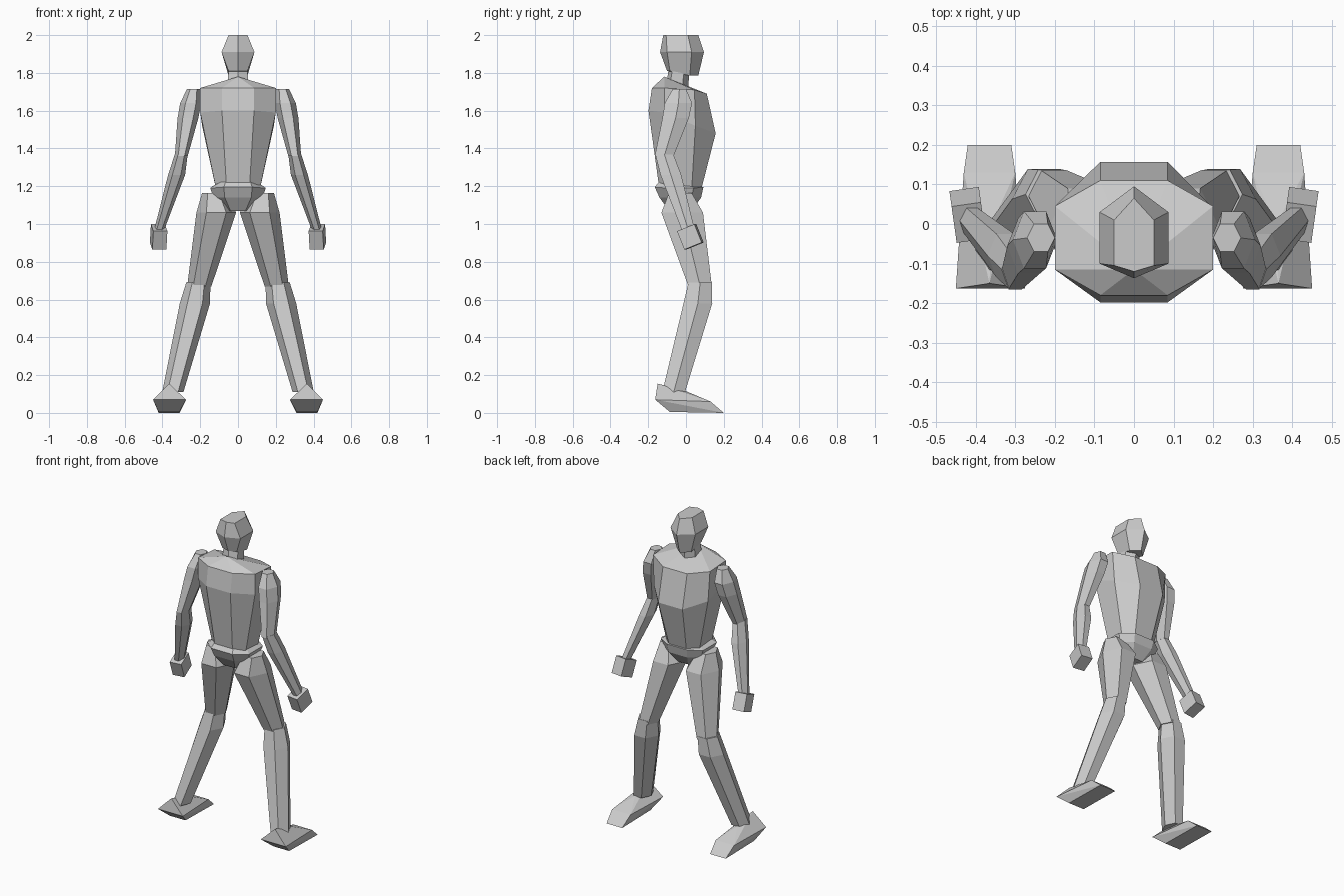
import bpy, bmesh
from math import cos, sin, pi, radians
from mathutils import Vector, Matrix

if "Cube" in bpy.data.objects:
    bpy.data.objects.remove(bpy.data.objects["Cube"])


def make(name, bm, mirror=False):
    bmesh.ops.recalc_face_normals(bm, faces=bm.faces[:])
    mesh = bpy.data.meshes.new(name)
    bm.to_mesh(mesh)
    bm.free()
    ob = bpy.data.objects.new(name, mesh)
    bpy.context.collection.objects.link(ob)
    if mirror:
        mod = ob.modifiers.new("Mirror", 'MIRROR')
        mod.use_axis[0] = True
        mod.use_mirror_merge = False
    return ob


def loft(name, rings, mirror=False, peak=None):
    """Skin a list of equal-length point rings; optional peak closes the first ring."""
    bm = bmesh.new()
    vs = [[bm.verts.new(p) for p in r] for r in rings]
    n = len(vs[0])
    for a, b in zip(vs, vs[1:]):
        for i in range(n):
            j = (i + 1) % n
            bm.faces.new((a[i], a[j], b[j], b[i]))
    if peak:
        t = bm.verts.new(peak)
        for i in range(n):
            bm.faces.new((vs[0][i], vs[0][(i + 1) % n], t))
    else:
        bm.faces.new(vs[0])
    bm.faces.new(vs[-1])
    return make(name, bm, mirror)


def sym(half):
    """Full ring from its +x half; points on x = 0 are kept once."""
    return half + [(-x, y, z) for x, y, z in reversed(half) if x > 0]


def limb(name, stations):
    """Six-sided mirrored limb from (x, y, z, half width, half depth)."""
    rings = [[(x + rx * cos(k * pi / 3), y + ry / 0.866 * sin(k * pi / 3), z)
              for k in range(6)] for x, y, z, rx, ry in stations]
    return loft(name, rings, True)


# Head: hexagonal rings, crown to jaw
def hexring(w, front, side_f, side_b, back, zf, zb):
    return sym([(0, front, zf), (w, side_f, zf), (w, side_b, zb), (0, back, zb)])


loft("head", [hexring(.05, .065, .01, -.105, -.12, 2.0, 2.0),
              hexring(.087, .095, .03, -.1, -.137, 1.91, 1.91),
              hexring(.05, .065, .02, -.085, -.1, 1.785, 1.81)])

# Neck
loft("neck", [hexring(.05, .02, -.01, -.07, -.09, 1.83, 1.83),
              hexring(.055, .01, -.02, -.09, -.11, 1.70, 1.70)])

# Torso
loft("torso", [
    sym([(.085, .11, 1.69), (.2, .045, 1.71), (.2, -.115, 1.72), (.085, -.18, 1.72)]),
    sym([(.085, .157, 1.48), (.19, .05, 1.52), (.2, -.115, 1.59), (.085, -.198, 1.60)]),
    sym([(.06, .08, 1.18), (.115, .03, 1.18), (.115, -.09, 1.18), (.06, -.14, 1.18)]),
], peak=(0, -.115, 1.78))

# Pelvis
loft("pelvis", [
    sym([(.06, .07, 1.20), (.12, .02, 1.20), (.12, -.08, 1.21), (.06, -.13, 1.24)]),
    sym([(.07, .092, 1.195), (.147, .04, 1.19), (.147, -.1, 1.19), (.075, -.165, 1.195)]),
    sym([(.065, .08, 1.14), (.13, .03, 1.14), (.13, -.08, 1.14), (.07, -.14, 1.14)]),
    sym([(.035, .03, 1.07), (.065, .01, 1.07), (.065, -.05, 1.07), (.04, -.09, 1.07)]),
])

# Arms
limb("upper_arm", [(.235, -.035, 1.715, .035, .035), (.25, -.04, 1.64, .056, .072),
                   (.265, -.055, 1.56, .055, .07), (.3, -.115, 1.36, .034, .05)])
limb("forearm", [(.3, -.115, 1.37, .034, .048), (.325, -.08, 1.26, .045, .055),
                 (.42, .015, .96, .026, .034)])

# Hands
bm = bmesh.new()
bmesh.ops.create_cube(bm, size=1, matrix=Matrix.Translation((.42, .023, .932))
                      @ Matrix.Rotation(radians(-8), 4, 'Z')
                      @ Matrix.Rotation(radians(22), 4, 'X')
                      @ Matrix.Diagonal((.075, .1, .105, 1)))
make("hand", bm, True)

# Legs
limb("thigh", [(.13, -.03, 1.165, .06, .06), (.115, -.02, 1.06, .105, .11),
               (.205, .075, .67, .064, .062)])
limb("shin", [(.21, .075, .69, .064, .062), (.228, .063, .58, .08, .076),
              (.345, -.065, .11, .056, .06)])

# Feet: wedge hull from heel to toe
bm = bmesh.new()
for p in [(.365, -.15, .155), (.275, -.163, .07), (.45, -.163, .07),
          (.31, -.085, .005), (.42, -.085, .005), (.36, 0, .115),
          (.3, .13, .06), (.43, .13, .06), (.31, .2, 0), (.42, .2, 0)]:
    bm.verts.new(p)
bmesh.ops.convex_hull(bm, input=bm.verts[:])
make("foot", bm, True)
